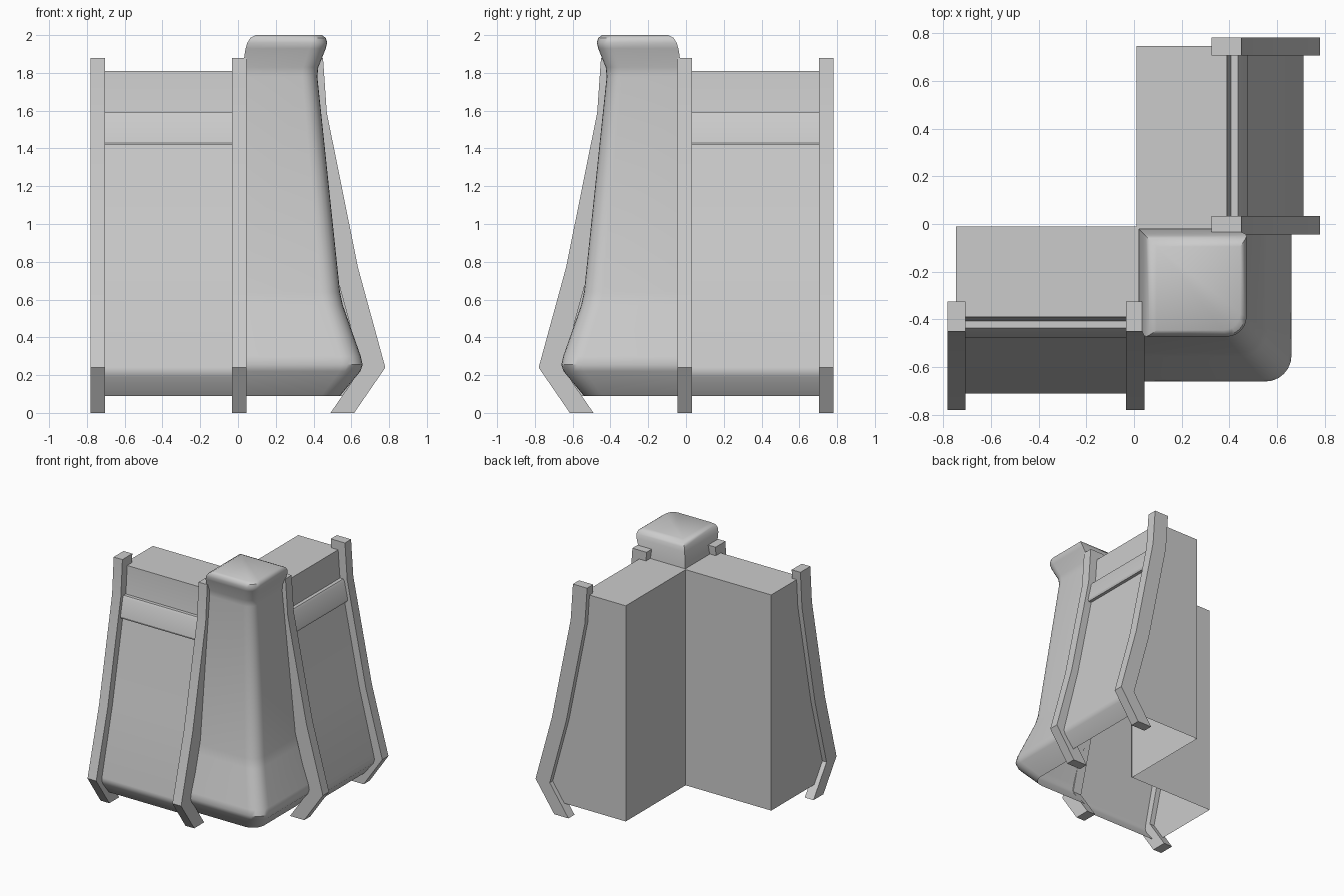
import bpy, bmesh
from math import sin, cos, pi, radians

if "Cube" in bpy.data.objects:
    bpy.data.objects.remove(bpy.data.objects["Cube"])


def finish(bm, name, angle):
    bm.normal_update()
    mesh = bpy.data.meshes.new(name)
    bm.to_mesh(mesh)
    bm.free()
    ob = bpy.data.objects.new(name, mesh)
    bpy.context.collection.objects.link(ob)
    bpy.ops.object.select_all(action='DESELECT')
    ob.select_set(True)
    bpy.context.view_layer.objects.active = ob
    bpy.ops.object.shade_smooth_by_angle(angle=radians(angle))
    return ob


def extrude(name, profile, s0, s1, side, closed, caps):
    """Sweep a (distance, height) profile along a wall; side=True mirrors it to the +x wall."""
    bm = bmesh.new()
    place = (lambda s, d, z: (d, -s, z)) if side else (lambda s, d, z: (s, -d, z))
    a, b = ([bm.verts.new(place(s, d, z)) for d, z in profile] for s in (s0, s1))
    n = len(profile)
    for i in range(n if closed else n - 1):
        j = (i + 1) % n
        bm.faces.new((a[i], a[j], b[j], b[i]))
    if 0 in caps:
        bm.faces.new(a[::-1])
    if 1 in caps:
        bm.faces.new(b)
    if side:
        bmesh.ops.reverse_faces(bm, faces=bm.faces[:])
    return finish(bm, name, 25)


# Wall shell is open underneath; ribs are bent straps
wall = [(.01, .09), (.01, 1.81), (.39, 1.81), (.405, 1.6), (.445, 1.42),
        (.575, .77), (.708, .24), (.71, .22), (.70, .19), (.62, .09)]
trim = [(.39, 1.42), (.39, 1.59), (.435, 1.59), (.445, 1.575), (.475, 1.435), (.47, 1.42)]
outer = [(.45, 1.88), (.47, 1.59), (.635, .77), (.78, .24), (.615, 0)]
rib = [(d - .125, z) for d, z in reversed(outer)] + outer

for side, label in ((False, "front"), (True, "side")):
    extrude(label + "_wall", wall, -.745, .02, side, False, (0,))
    extrude(label + "_trim", trim, -.72, -.02, side, True, (0, 1))
    extrude(label + "_outer_rib", rib, -.782, -.705, side, True, (0, 1))
    extrude(label + "_inner_rib", rib, -.033, .044, side, True, (0, 1))

# Corner post: lofted rounded sections (height, back, front, corner radius)
levels = [(.09, .02, .54, .10), (.22, .02, .648, .11), (.255, .02, .66, .11),
          (.30, .02, .65, .11), (.57, .02, .555, .10), (.64, .02, .54, .10),
          (1.78, .02, .42, .08), (1.83, .025, .425, .08), (1.93, .04, .465, .085),
          (1.96, .05, .472, .085), (1.985, .065, .465, .08), (2.0, .095, .445, .07)]
bm = bmesh.new()
rings = []
for z, b, d, r in levels:
    pts = [(b, -d)]
    for k in range(7):
        t = -pi / 2 + k * pi / 12
        pts.append((d - r + r * cos(t), -(d - r) + r * sin(t)))
    pts += [(d, -b), (b, -b)]
    rings.append([bm.verts.new((x, y, z)) for x, y in pts])
for lo, hi, lev in zip(rings, rings[1:], levels[1:]):
    n = len(lo)
    for i in range(n if lev[0] > 1.8 else n - 2):
        j = (i + 1) % n
        bm.faces.new((lo[i], lo[j], hi[j], hi[i]))
bm.faces.new(rings[-1])
bmesh.ops.delete(bm, geom=[v for v in bm.verts if not v.link_faces], context='VERTS')
finish(bm, "corner_post", 40)
